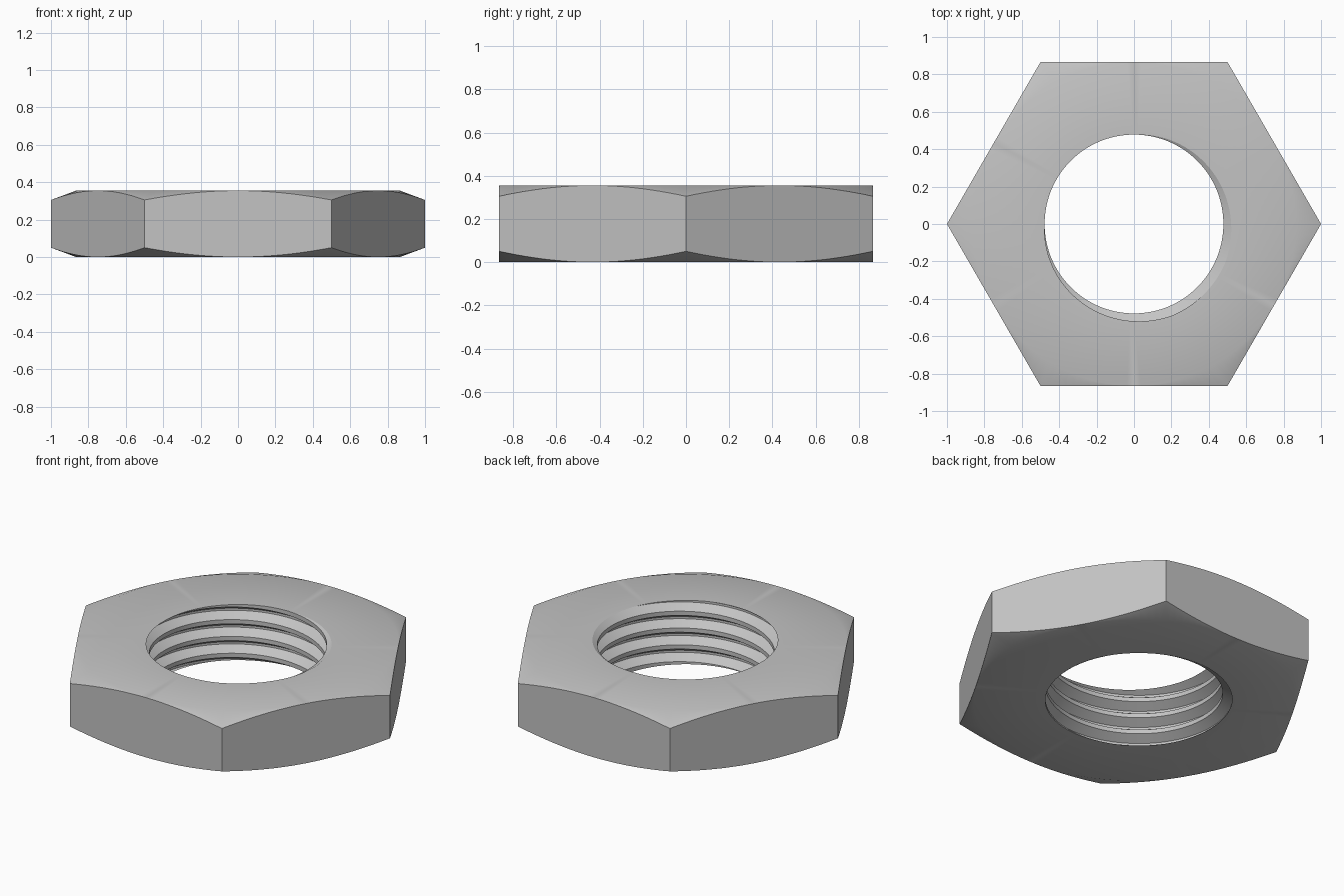
import bpy, bmesh
from math import cos, sin, tau, pi, radians

cube = bpy.data.objects.get("Cube")
if cube:
    bpy.data.objects.remove(cube)

HEIGHT = 0.355
APOTHEM = cos(pi / 6)
CHAMFER = 0.05 / (1 - APOTHEM)     # drop per unit of radius outside the flat circle
CREST, ROOT = 0.478, 0.53          # thread radii
PITCH = 0.1
COLUMNS = 144
START = radians(315)               # where the thread root meets the top

# One thread groove: height from the root centre (in pitches) and radius
GROOVE = [(-0.375, CREST), (-0.0625, ROOT), (0.0625, ROOT), (0.375, CREST)]


def thread_radius(angle, z):
    """Radius of the helical thread surface at an angle and height."""
    t = (z - HEIGHT) / PITCH - (angle - START) / tau
    t = abs(t - round(t))
    f = min(max((t - 0.0625) / 0.3125, 0), 1)
    return ROOT + (CREST - ROOT) * f


def section(angle):
    """Closed radial cross-section of the nut as (radius, z) points."""
    rim = APOTHEM / cos((angle % (pi / 3)) - pi / 6)
    drop = CHAMFER * (rim - APOTHEM)
    points = [(APOTHEM, HEIGHT), (rim, HEIGHT - drop), (rim, drop), (APOTHEM, 0)]
    points.append((thread_radius(angle, 0), 0))
    for turn in range(-6, 4):
        for offset, radius in GROOVE:
            z = HEIGHT + PITCH * (turn + offset + (angle - START) / tau)
            if z <= 0:
                points.append((thread_radius(angle, 0), 0))
            elif z >= HEIGHT:
                points.append((thread_radius(angle, HEIGHT), HEIGHT))
            else:
                points.append((radius, z))
    points.append((thread_radius(angle, HEIGHT), HEIGHT))
    return points


# Sweep the cross-section around the axis
bm = bmesh.new()
rings = []
for i in range(COLUMNS + 1):
    a = tau * i / COLUMNS
    rings.append([bm.verts.new((r * cos(a), r * sin(a), z)) for r, z in section(a)])
for ring, following in zip(rings, rings[1:]):
    for j in range(len(ring)):
        bm.faces.new((ring[j - 1], ring[j], following[j], following[j - 1]))
bmesh.ops.remove_doubles(bm, verts=bm.verts, dist=0.0002)
bmesh.ops.dissolve_degenerate(bm, edges=bm.edges, dist=0.0001)
bmesh.ops.recalc_face_normals(bm, faces=bm.faces)

mesh = bpy.data.meshes.new("hex_nut")
bm.to_mesh(mesh)
bm.free()
nut = bpy.data.objects.new("hex_nut", mesh)
bpy.context.collection.objects.link(nut)

# Plain grey metal
colour = (0.55, 0.55, 0.55, 1)
metal = bpy.data.materials.new("grey_metal")
metal.use_nodes = True
metal.diffuse_color = colour
metal.node_tree.nodes["Principled BSDF"].inputs["Base Color"].default_value = colour
mesh.materials.append(metal)

bpy.ops.object.select_all(action='DESELECT')
nut.select_set(True)
bpy.context.view_layer.objects.active = nut
bpy.ops.object.shade_smooth_by_angle(angle=radians(30))
